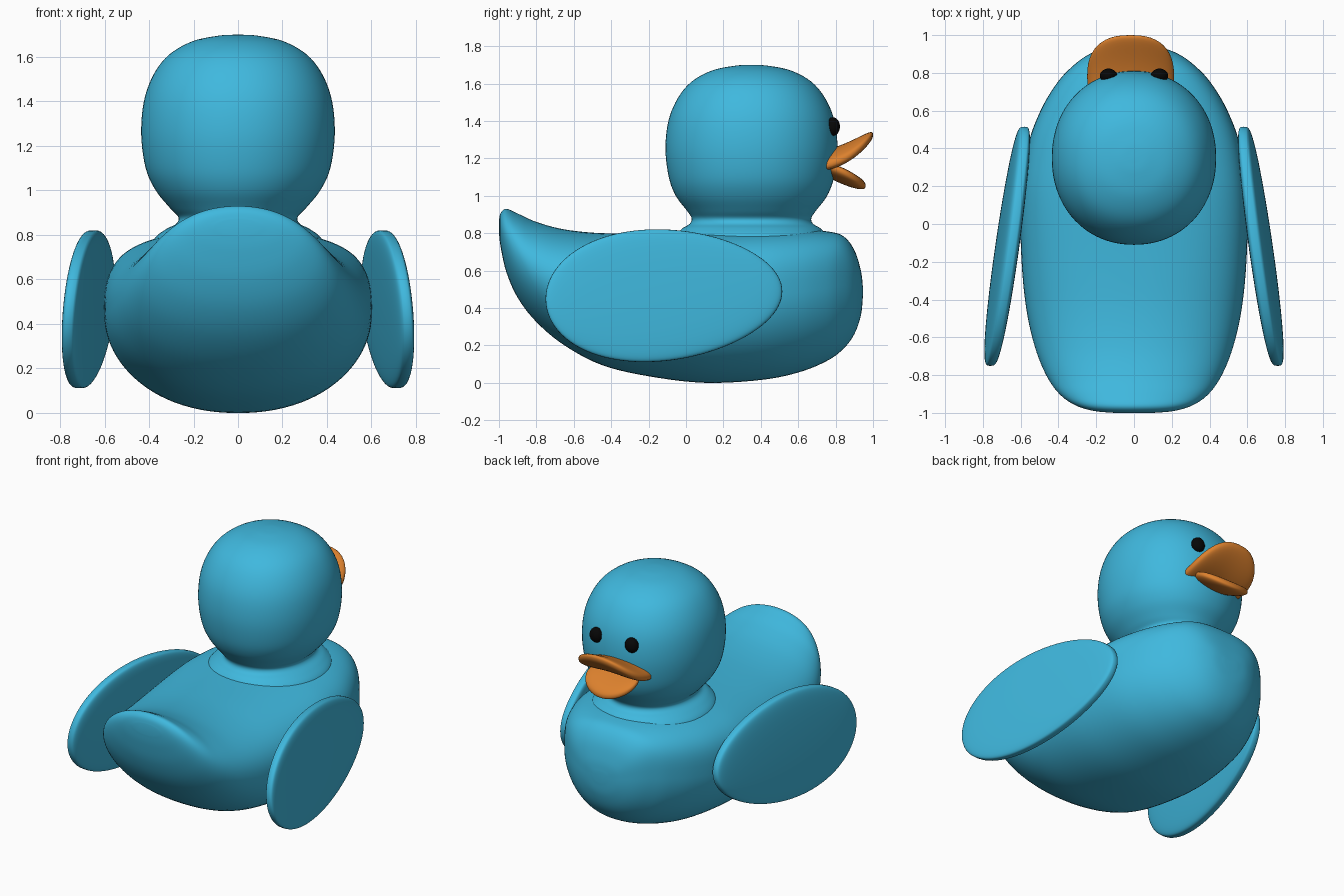
import bpy, bmesh, math
from mathutils import Vector

if "Cube" in bpy.data.objects:
    bpy.data.objects.remove(bpy.data.objects["Cube"], do_unlink=True)


def material(name, rgb):
    m = bpy.data.materials.new(name)
    m.use_nodes = True
    col = (*rgb, 1)
    m.diffuse_color = col
    bsdf = m.node_tree.nodes["Principled BSDF"]
    bsdf.inputs["Base Color"].default_value = col
    bsdf.inputs["Roughness"].default_value = 0.5
    return m


BLUE = material("sky blue", (0.05, 0.48, 0.73))
ORANGE = material("beak orange", (0.72, 0.22, 0.027))
BLACK = material("eye black", (0.002, 0.002, 0.002))


def finish(bm, name, mat):
    bmesh.ops.recalc_face_normals(bm, faces=bm.faces)
    for f in bm.faces:
        f.smooth = True
    me = bpy.data.meshes.new(name)
    bm.to_mesh(me)
    bm.free()
    me.materials.append(mat)
    ob = bpy.data.objects.new(name, me)
    bpy.context.collection.objects.link(ob)
    return ob


def refine(rows, steps=5):
    """Smooth curve through a short table of section sizes."""
    pts = [Vector(r) for r in rows]
    out = []
    for i in range(len(pts) - 1):
        a, b = pts[max(i - 1, 0)], pts[i]
        c, d = pts[i + 1], pts[min(i + 2, len(pts) - 1)]
        for k in range(steps):
            t = k / steps
            out.append(0.5 * (2 * b + (c - a) * t + (2 * a - 5 * b + 4 * c - d) * t ** 2
                              + (3 * b - a - 3 * c + d) * t ** 3))
    return out + [pts[-1]]


def loft(name, rows, section, mat, sides=96):
    """Skin rings made by section(row, cos, sin) along the refined rows."""
    bm = bmesh.new()
    angles = [math.tau * k / sides for k in range(sides)]
    rings = [[bm.verts.new(section(r, math.cos(a), math.sin(a))) for a in angles]
             for r in refine(rows)]
    for lo, hi in zip(rings, rings[1:]):
        for k in range(sides):
            n = (k + 1) % sides
            bm.faces.new((lo[k], lo[n], hi[n], hi[k]))
    bm.faces.new(rings[0])
    bm.faces.new(rings[-1])
    return finish(bm, name, mat)


def shaped_ball(name, shape, mat, sides=48):
    """Ball whose points are moved by shape(unit point)."""
    bm = bmesh.new()
    bmesh.ops.create_uvsphere(bm, u_segments=sides, v_segments=sides // 2, radius=1)
    for v in bm.verts:
        v.co = shape(v.co.copy())
    return finish(bm, name, mat)


def power(v, p):
    return math.copysign(abs(v) ** p, v)


# Body: upright sections, tail to breast (y, bottom, top, half width)
body_rows = [
    (-1.0, 0.80, 0.87, 0.10), (-0.99, 0.72, 0.91, 0.21), (-0.96, 0.59, 0.93, 0.31),
    (-0.90, 0.455, 0.905, 0.395), (-0.80, 0.325, 0.86, 0.465), (-0.65, 0.20, 0.82, 0.525),
    (-0.45, 0.095, 0.80, 0.57), (-0.2, 0.035, 0.80, 0.595), (0.1, 0.0, 0.81, 0.60),
    (0.4, 0.015, 0.82, 0.565), (0.6, 0.055, 0.82, 0.495), (0.75, 0.115, 0.81, 0.405),
    (0.84, 0.18, 0.785, 0.32), (0.90, 0.26, 0.71, 0.235), (0.935, 0.36, 0.60, 0.14),
    (0.945, 0.45, 0.52, 0.05)]


def body_section(r, c, s):
    y, low, top, w = r
    # The shoulders are square and set high, the tail stays round
    blend = min(1, max(0, (y + 0.85) / 1.05))
    waist = low + (top - low) * (0.5 + 0.06 * blend)
    if s > 0:
        return (w * power(c, 1 - 0.27 * blend), y,
                waist + (top - waist) * s ** (1 - 0.43 * blend))
    return (w * power(c, 0.92), y, waist + (waist - low) * s)


loft("body", body_rows, body_section, BLUE)

# Head and neck: level sections (height, half width, half depth)
head_rows = [
    (0.72, 0.40, 0.40), (0.785, 0.375, 0.40), (0.825, 0.325, 0.37), (0.85, 0.278, 0.33),
    (0.88, 0.268, 0.32), (0.92, 0.305, 0.345), (1.0, 0.37, 0.405), (1.1, 0.415, 0.442),
    (1.25, 0.435, 0.46), (1.4, 0.423, 0.444), (1.52, 0.38, 0.395), (1.61, 0.31, 0.32),
    (1.67, 0.205, 0.21), (1.695, 0.09, 0.09), (1.70, 0.015, 0.015)]
loft("head", head_rows, lambda r, c, s: (r[1] * power(c, 0.95),
                                         0.35 + r[2] * power(s, 0.95), r[0]), BLUE)


# Wings: flat egg-shaped paddles with round rims, spread at the back
def wing_shape(side):
    def shape(p):
        y = -0.118 + 0.633 * p.x
        z = 0.468 + (0.352 - 0.04 * p.x) * p.y + 0.02 * p.x
        x = 0.671 - 0.139 * (y + 0.12) - 0.075 * (z - 0.47) + 0.053 * power(p.z, 0.45)
        return Vector((side * x, y, z))
    return shape


for label, side in (("left", 1), ("right", -1)):
    shaped_ball(label + "_wing", wing_shape(side), BLUE, 96)
    shaped_ball(label + "_eye",
                lambda p: Vector((side * 0.135 + 0.046 * p.x, 0.785 + 0.038 * p.y,
                                  1.37 + 0.05 * p.z)), BLACK, 24)


# Beak: two thick curved leaves opening forward
def upper_beak(p):
    x, y = 0.23 * power(p.x, 0.8), 0.78 + 0.22 * power(p.y, 0.82)
    d = y - 0.83
    return Vector((x - 0.018, y, 1.22 + 0.42 * d + 1.2 * d * d
                   + 0.052 * power(p.z, 0.75) - 0.6 * x * x))


def lower_beak(p):
    x, d = 0.185 * p.x, 0.13 * p.y
    return Vector((x - 0.018, 0.83 + d,
                   1.108 - 0.42 * d + 0.043 * power(p.z, 0.75) + 0.7 * x * x))


shaped_ball("upper_beak", upper_beak, ORANGE)
shaped_ball("lower_beak", lower_beak, ORANGE)
